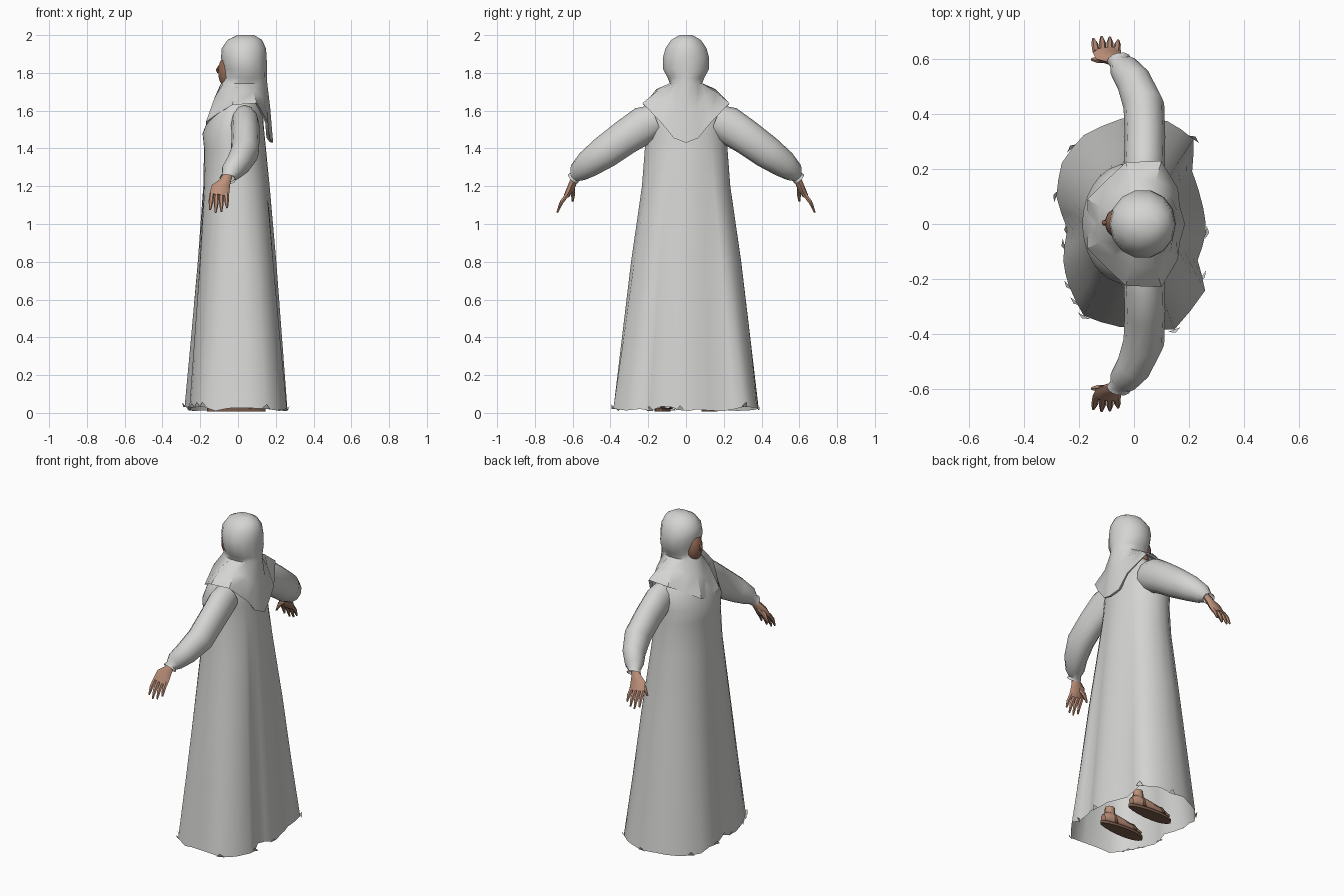
import bpy, bmesh, math, random
from mathutils import Vector, Matrix

random.seed(4)
if "Cube" in bpy.data.objects:
    bpy.data.objects.remove(bpy.data.objects["Cube"])


def material(name, rgb):
    m = bpy.data.materials.new(name)
    m.use_nodes = True
    m.diffuse_color = (*rgb, 1)
    m.node_tree.nodes["Principled BSDF"].inputs["Base Color"].default_value = (*rgb, 1)
    return m


cloth = material("white cloth", (0.66, 0.66, 0.645))
skin = material("skin", (0.51, 0.28, 0.195))
face_skin = material("shaded face skin", (0.3, 0.145, 0.095))
leather = material("brown leather", (0.19, 0.105, 0.07))


def finish(bm, name, mat, angle=50):
    bmesh.ops.recalc_face_normals(bm, faces=bm.faces)
    me = bpy.data.meshes.new(name)
    bm.to_mesh(me)
    bm.free()
    me.materials.append(mat)
    ob = bpy.data.objects.new(name, me)
    bpy.context.collection.objects.link(ob)
    bpy.ops.object.select_all(action='DESELECT')
    ob.select_set(True)
    bpy.context.view_layer.objects.active = ob
    bpy.ops.object.shade_smooth_by_angle(angle=math.radians(angle))
    return ob


def loft(name, rings, mat, cap_start=False, cap_end=False, angle=50):
    """Skin a list of equal-length closed rings."""
    bm = bmesh.new()
    loops = [[bm.verts.new(p) for p in ring] for ring in rings]
    n = len(loops[0])
    for a, b in zip(loops, loops[1:]):
        for i in range(n):
            j = (i + 1) % n
            bm.faces.new((a[i], a[j], b[j], b[i]))
    if cap_start:
        bm.faces.new(loops[0])
    if cap_end:
        bm.faces.new(loops[-1])
    return finish(bm, name, mat, angle)


def tube(name, path, mat, side=1, sides=8, ref=(1, 0, 0), cap_start=True, cap_end=True):
    """Elliptical tube; path items are (x, y, z, half width, half thickness)."""
    pts = [Vector((p[0], p[1] * side, p[2])) for p in path]
    rings = []
    for i, p in enumerate(pts):
        t = (pts[min(i + 1, len(pts) - 1)] - pts[max(i - 1, 0)]).normalized()
        r = Vector(ref)
        u = (r - t * r.dot(t)).normalized()
        v = t.cross(u)
        w, h = path[i][3:]
        angles = [math.tau * k / sides for k in range(sides)]
        rings.append([p + u * w * math.cos(a) + v * h * math.sin(a) for a in angles])
    return loft(name, rings, mat, cap_start, cap_end)


# Gown: wavy hem outline fading into an ellipse at the chest
hem = [(0.265, -0.03), (0.255, 0.06), (0.215, 0.19), (0.22, 0.305), (0.125, 0.37), (-0.04, 0.38),
       (-0.18, 0.32), (-0.26, 0.22), (-0.28, 0.1), (-0.24, -0.02), (-0.255, -0.13), (-0.235, -0.22),
       (-0.18, -0.33), (-0.05, -0.37), (0.15, -0.38), (0.262, -0.24), (0.235, -0.13)]
waves = []
for i, (x, y) in enumerate(hem):
    nx, ny = hem[(i + 1) % len(hem)]
    for p in (Vector((x, y)), Vector((x + nx, y + ny)) * 0.505):
        q = Vector((p.x / 0.265, p.y / 0.39))
        waves.append((math.atan2(q.y, q.x), q.length))

# height, front x, back x, half width, wave strength
levels = [(0.02, -0.268, 0.262, 0.395, 1), (0.4, -0.24, 0.233, 0.348, 0.75),
          (0.8, -0.21, 0.203, 0.298, 0.5), (1.2, -0.185, 0.168, 0.238, 0.2),
          (1.4, -0.18, 0.148, 0.222, 0), (1.48, -0.188, 0.14, 0.22, 0),
          (1.6, -0.14, 0.13, 0.21, 0), (1.68, -0.085, 0.11, 0.13, 0)]
rings = []
for k, (z, front, back, half, strength) in enumerate(levels):
    ring = []
    for a, r in waves:
        s = 1 + (r - 1) * strength
        drop = random.uniform(-0.012, 0.015) if k == 0 else 0
        ring.append(((front + back) / 2 + (back - front) / 2 * s * math.cos(a),
                     half * s * math.sin(a), z + drop))
    rings.append(ring)
loft("gown", rings, cloth, cap_end=True)

# Torn flaps along the hem
bm = bmesh.new()
for p in random.sample(rings[0], 12):
    v = Vector(p)
    out = Vector((v.x, v.y, 0)).normalized() * 0.012
    across = Vector((-out.y, out.x, 0)) * 2
    bm.faces.new([bm.verts.new(q) for q in (v + across, v - across, v + out + Vector((0, 0, 0.025)))])
finish(bm, "hem_tears", cloth)

# Head scarf: half of the cape edge from front to back, mirrored
edge = [(-0.167, 0, 1.51), (-0.17, 0.09, 1.54), (-0.1, 0.16, 1.59), (-0.03, 0.225, 1.63),
        (0.1, 0.23, 1.64), (0.16, 0.13, 1.535), (0.167, 0.065, 1.455), (0.186, 0, 1.43)]
cape = edge + [(x, -y, z) for x, y, z in edge[-2:0:-1]]
count = len(cape)


def scarf_ring(z, front, back, half):
    return [((front + back) / 2 - (back - front) / 2 * math.cos(math.tau * i / count),
             half * math.sin(math.tau * i / count), z) for i in range(count)]


profile = [(2.0, -0.005, 0.085, 0.035), (1.975, -0.055, 0.127, 0.08), (1.93, -0.086, 0.148, 0.112),
           (1.88, -0.09, 0.152, 0.125), (1.82, -0.078, 0.153, 0.125), (1.775, -0.075, 0.153, 0.1),
           (1.745, -0.09, 0.155, 0.088)]
rings = [scarf_ring(*p) for p in profile]
# Draped middle ring with pleats
drape = []
for i, (a, b) in enumerate(zip(rings[-1], cape)):
    p = Vector(a).lerp(Vector(b), 0.5)
    p.z += 0.015 + (0.012 if i % 2 else -0.008)
    drape.append(p)
loft("head_scarf", rings + [drape, cape], cloth, cap_start=True, angle=40)
# Turned-under rim of the cape
loft("scarf_rim", [cape, [(x * 0.9, y * 0.92, z + 0.004) for x, y, z in cape]], cloth)

# Face framed by the scarf
bm = bmesh.new()
place = Matrix.Translation((-0.06, 0.004, 1.805)) @ Matrix.Diagonal((0.046, 0.054, 0.085, 1))
bmesh.ops.create_uvsphere(bm, u_segments=14, v_segments=10, radius=1, matrix=place)
finish(bm, "face", face_skin)
tube("nose", [(-0.098, 0.004, 1.84, 0.004, 0.006), (-0.11, 0.004, 1.815, 0.008, 0.01),
              (-0.104, 0.004, 1.8, 0.005, 0.01)], face_skin)

# Limbs, mirrored across the body
for side, label in ((-1, "left"), (1, "right")):
    tube(label + "_sleeve",
         [(0.035, 0.16, 1.55, 0.07, 0.085), (0.038, 0.22, 1.525, 0.075, 0.1),
          (0.04, 0.32, 1.46, 0.074, 0.093), (0.036, 0.43, 1.38, 0.075, 0.087),
          (0.0, 0.518, 1.317, 0.065, 0.073), (-0.038, 0.568, 1.275, 0.054, 0.055),
          (-0.052, 0.588, 1.25, 0.036, 0.032), (-0.056, 0.6, 1.238, 0.044, 0.034)],
         cloth, side, sides=12, cap_end=False)
    tube(label + "_palm",
         [(-0.045, 0.57, 1.28, 0.022, 0.018), (-0.068, 0.596, 1.225, 0.03, 0.02),
          (-0.092, 0.61, 1.19, 0.05, 0.02), (-0.1, 0.632, 1.15, 0.052, 0.015)], skin, side)
    for i, length in enumerate((0.85, 1, 0.95, 0.75)):
        x = -0.138 + i * 0.025
        tip = -0.01 + i * 0.005
        tube(f"{label}_finger_{i + 1}",
             [(x, 0.626, 1.16, 0.013, 0.013), (x + tip * 0.5, 0.63 + 0.032 * length,
               1.16 - 0.05 * length, 0.0125, 0.011),
              (x + tip, 0.63 + 0.052 * length, 1.16 - 0.1 * length, 0.005, 0.005)],
             skin, side, sides=6)
    tube(label + "_thumb", [(-0.085, 0.602, 1.2, 0.016, 0.014), (-0.128, 0.598, 1.165, 0.014, 0.013),
                            (-0.153, 0.6, 1.12, 0.005, 0.006)], skin, side, sides=6)

    # Foot, ankle and sandal under the gown
    y = 0.125
    tube(label + "_foot",
         [(0.125, y, 0.05, 0.02, 0.018), (0.1, y, 0.06, 0.034, 0.035),
          (0.03, y, 0.06, 0.036, 0.035), (-0.07, y, 0.047, 0.044, 0.022),
          (-0.14, y, 0.038, 0.03, 0.012)], skin, side, ref=(0, 1, 0))
    tube(label + "_ankle", [(0.075, y, 0.055, 0.035, 0.03), (0.075, y, 0.13, 0.03, 0.028)], skin, side)
    sole = []
    for i in range(16):
        a = math.tau * i / 16
        width = 0.042 - 0.009 * math.cos(a)
        sole.append((-0.01 + 0.155 * math.cos(a), (y + width * math.sin(a)) * side))
    loft(label + "_sandal_sole", [[(*p, z) for p in sole] for z in (0.008, 0.025)],
         leather, True, True, 30)
    for name, x, width, top in (("toe_strap", -0.075, 0.05, 0.075), ("ankle_strap", 0.06, 0.042, 0.105)):
        arch = [(x, y + width * math.cos(math.pi * i / 8),
                 0.02 + (top - 0.02) * math.sin(math.pi * i / 8), 0.012, 0.004) for i in range(9)]
        tube(f"{label}_{name}", arch, leather, side, sides=4)
